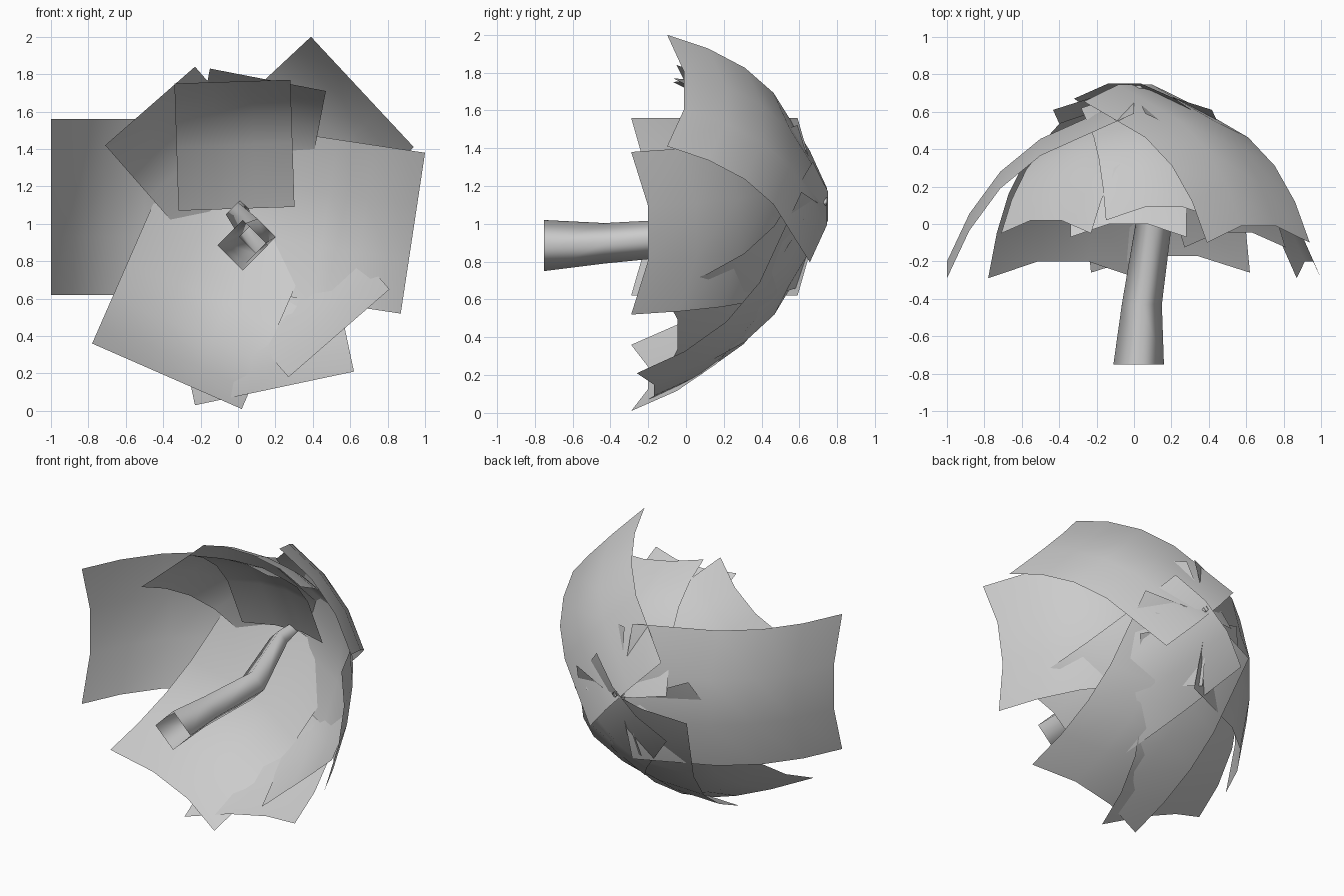
import bpy, bmesh, math
from mathutils import Vector

cube = bpy.data.objects.get("Cube")
if cube:
    bpy.data.objects.remove(cube)

grey = bpy.data.materials.new("plain grey")
grey.use_nodes = True
COLOUR = (0.6, 0.6, 0.6, 1)
grey.diffuse_color = COLOUR
grey.node_tree.nodes["Principled BSDF"].inputs["Base Color"].default_value = COLOUR


def grid_object(name, rows, closed=False):
    """Skin consecutive rows of points into a smooth open surface."""
    bm = bmesh.new()
    verts = [[bm.verts.new(p) for p in row] for row in rows]
    for a, b in zip(verts, verts[1:]):
        n = len(a)
        for i in range(n if closed else n - 1):
            j = (i + 1) % n
            bm.faces.new((a[i], a[j], b[j], b[i]))
    for f in bm.faces:
        f.smooth = True
    mesh = bpy.data.meshes.new(name)
    bm.to_mesh(mesh)
    bm.free()
    mesh.materials.append(grey)
    obj = bpy.data.objects.new(name, mesh)
    bpy.context.collection.objects.link(obj)
    return obj


# Arching profile shared by all leaves: fraction outward, fraction of drop
ARCH = [(0, 0), (0.5, 0.255), (0.715, 0.455), (0.88, 0.71), (1, 1)]


def leaf(name, corner_a, corner_b, length, y_root, y_tip, droop):
    """Rectangular leaf whose tip edge runs corner_a to corner_b in x, z."""
    a, b = (Vector((c[0], 0, c[1])) for c in (corner_a, corner_b))
    inward = (b - a).cross(Vector((0, 1, 0))).normalized()
    hub = Vector((0, 0, 1.09))
    if inward.dot(hub - a) < 0:
        inward.negate()
    rows = []
    for out, drop in ARCH:
        row = []
        for i in range(4):
            p = a.lerp(b, i / 3) + inward * length * (1 - out)
            p.y = y_root + (y_tip - y_root) * drop - (droop if i in (0, 3) else 0)
            row.append(p)
        rows.append(row)
    grid_object(name, rows)


# Large outer leaves
leaf("leaf_right", (-1, 1.56), (-1, 0.62), 1.0, 0.68, -0.20, 0.09)
leaf("leaf_left", (1, 1.38), (0.87, 0.52), 0.95, 0.68, -0.20, 0.09)
leaf("leaf_lower_right", (-0.78, 0.36), (0.02, 0.01), 0.96, 0.63, -0.20, 0.09)
leaf("leaf_bottom", (-0.23, 0.03), (0.62, 0.21), 0.98, 0.70, -0.17, 0.09)
leaf("leaf_upper_left", (0.39, 2.0), (0.94, 1.41), 0.90, 0.745, -0.01, 0.09)

# Smaller inner leaves
leaf("leaf_lower_left", (0.27, 0.18), (0.81, 0.65), 0.90, 0.75, -0.045, 0.08)
leaf("leaf_upper_right", (-0.23, 1.84), (-0.71, 1.42), 0.72, 0.65, 0.02, 0.07)
leaf("leaf_top_back", (-0.15, 1.83), (0.47, 1.71), 0.70, 0.69, 0.09, 0.07)
leaf("leaf_top_front", (-0.34, 1.75), (0.28, 1.77), 0.68, 0.57, 0.0, 0.07)

# Four-sided bending trunk, open at its base: x, y, z, radius
TRUNK = [(0.025, -0.75, 0.885, 0.135), (0.042, -0.43, 0.897, 0.107),
         (0.105, 0.0, 0.93, 0.097), (0.0, 0.45, 1.05, 0.065),
         (0.03, 0.745, 1.12, 0.02)]
rings = []
for x, y, z, r in TRUNK:
    rings.append([(x + r * math.cos(k * math.pi / 2), y,
                   z + r * math.sin(k * math.pi / 2)) for k in range(4)])
grid_object("trunk", rings, closed=True)
